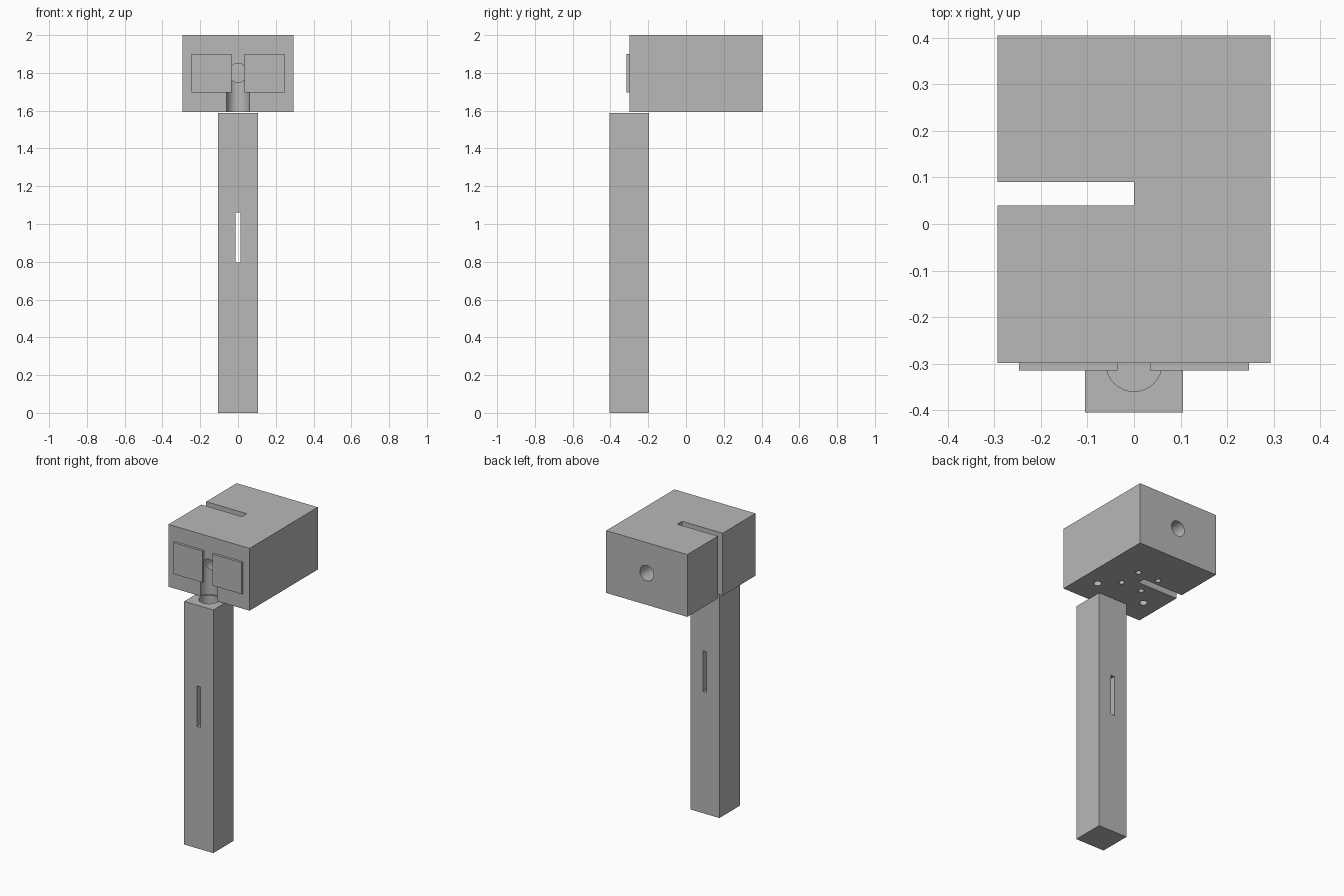
import bpy
import math

cube = bpy.data.objects.get("Cube")
if cube:
    bpy.data.objects.remove(cube, do_unlink=True)

grey = bpy.data.materials.new("plain grey")
grey.use_nodes = True
GREY = (0.48, 0.48, 0.48, 1)
grey.diffuse_color = GREY
for node in grey.node_tree.nodes:
    if node.type == 'BSDF_PRINCIPLED':
        node.inputs["Base Color"].default_value = GREY


def box(name, low, high):
    """Box between two opposite corners."""
    middle = [(a + b) / 2 for a, b in zip(low, high)]
    bpy.ops.mesh.primitive_cube_add(size=1, location=middle)
    ob = bpy.context.object
    ob.name = name
    ob.scale = [b - a for a, b in zip(low, high)]
    bpy.ops.object.transform_apply(location=False, rotation=False, scale=True)
    ob.data.materials.append(grey)
    return ob


def rod(name, radius, length, centre, along_y=False):
    """Round cutter, upright or running front to back."""
    tilt = (math.pi / 2, 0, 0) if along_y else (0, 0, 0)
    bpy.ops.mesh.primitive_cylinder_add(vertices=32, radius=radius, depth=length,
                                        location=centre, rotation=tilt)
    ob = bpy.context.object
    ob.name = name
    ob.hide_render = True
    ob.data.materials.append(grey)
    return ob


def cut(target, cutters):
    """Subtract each cutter and remove it."""
    for cutter in cutters:
        mod = target.modifiers.new("cut", 'BOOLEAN')
        mod.operation = 'DIFFERENCE'
        mod.solver = 'EXACT'
        mod.object = cutter
        bpy.context.view_layer.objects.active = target
        bpy.ops.object.modifier_apply(modifier=mod.name)
        bpy.data.objects.remove(cutter, do_unlink=True)
    bpy.ops.object.select_all(action='DESELECT')
    target.select_set(True)
    bpy.context.view_layer.objects.active = target
    bpy.ops.object.shade_smooth_by_angle(angle=math.radians(30))


POST_Y = -0.3
BASE = 1.593   # underside of the head
HEAD_Y = 0.053  # middle of the head

# Square post with a through slot and a socket in its top
post = box("post", (-0.105, -0.405, 0), (0.105, -0.195, 1.588))
cut(post, [
    box("slot_cutter", (-0.013, -0.5, 0.795), (0.013, -0.1, 1.06)),
    rod("socket_cutter", 0.06, 0.4, (0, POST_Y, 1.59)),
])

# Head block with side slot, front groove, front and back bores
head = box("head", (-0.293, -0.299, BASE), (0.293, 0.405, 2))
cutters = [
    box("side_slot_cutter", (-0.4, 0.04, 1.5), (0, 0.09, 2.1)),
    rod("groove_cutter", 0.06, 0.4, (0, POST_Y, 1.6)),
    rod("front_bore_cutter", 0.05, 0.24, (0, POST_Y, 1.8), True),
    rod("back_bore_cutter", 0.05, 0.4, (0, 0.405, 1.8), True),
]
# Screw holes in the underside
for side in (-1, 1):
    cutters.append(rod("large_hole_cutter", 0.024, 0.2, (side * 0.177, -0.126, BASE)))
    for row in (-1, 1):
        cutters.append(rod("small_hole_cutter", 0.017, 0.2,
                           (side * 0.075, HEAD_Y + row * 0.077, BASE)))
cut(head, cutters)

# Pair of thin front plates either side of the groove
for name, x in (("left_plate", 0.141), ("right_plate", -0.141)):
    box(name, (x - 0.106, -0.315, 1.695), (x + 0.106, -0.299, 1.9))
